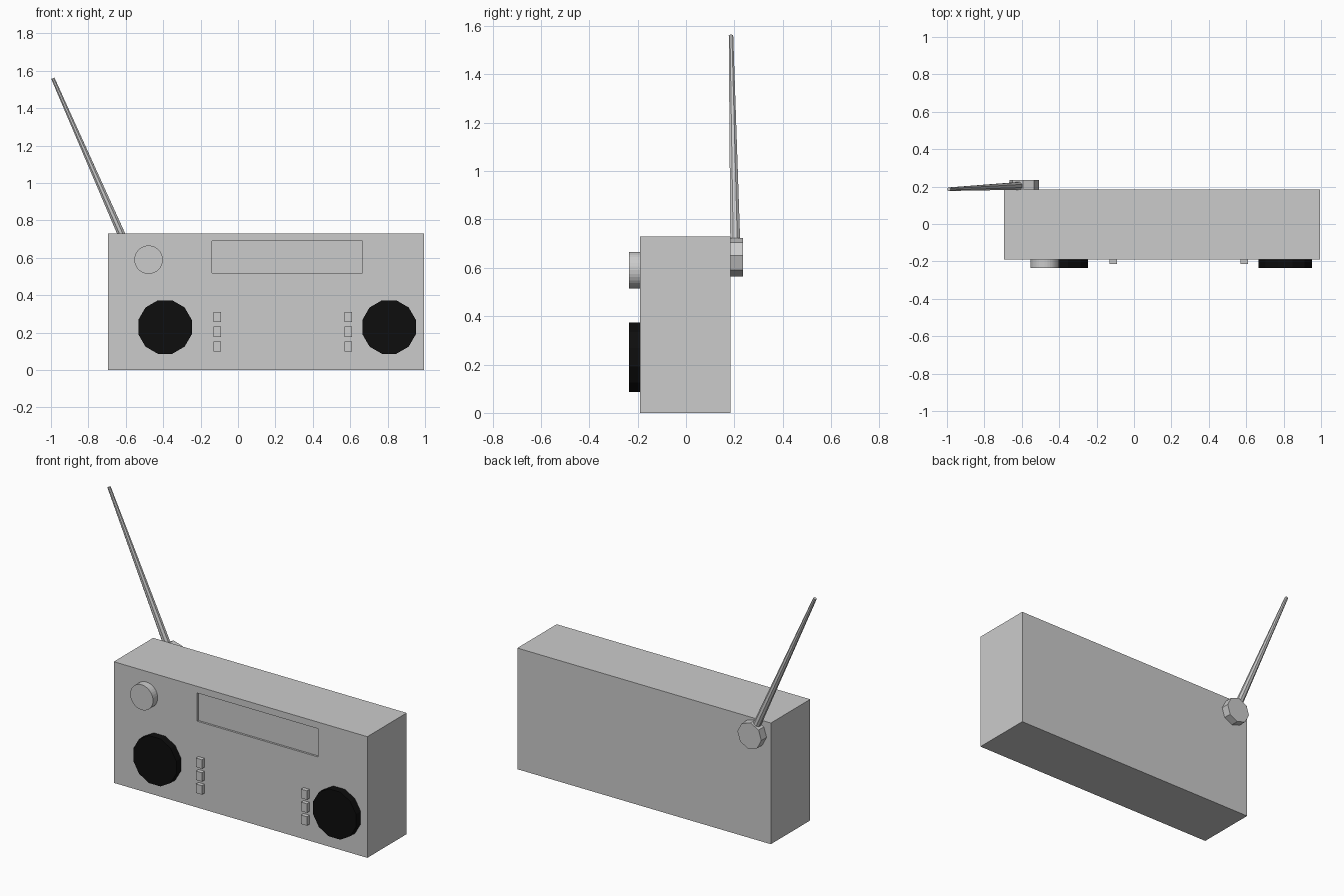
import bpy, bmesh, math
from mathutils import Vector

if "Cube" in bpy.data.objects:
    bpy.data.objects.remove(bpy.data.objects["Cube"])

black = bpy.data.materials.new("speaker_black")
black.diffuse_color = (0.004, 0.004, 0.004, 1)
black.use_nodes = True
black.node_tree.nodes["Principled BSDF"].inputs["Base Color"].default_value = black.diffuse_color

FRONT, BACK = -0.19, 0.185


def finish(name, bm, mat=None):
    bmesh.ops.recalc_face_normals(bm, faces=bm.faces)
    me = bpy.data.meshes.new(name)
    bm.to_mesh(me)
    bm.free()
    ob = bpy.data.objects.new(name, me)
    bpy.context.collection.objects.link(ob)
    if mat:
        me.materials.append(mat)
    return ob


def box_bm(x0, x1, y0, y1, z0, z1):
    bm = bmesh.new()
    bmesh.ops.create_cube(bm, size=1)
    for v in bm.verts:
        v.co = Vector((x1 if v.co.x > 0 else x0,
                       y1 if v.co.y > 0 else y0,
                       z1 if v.co.z > 0 else z0))
    return bm


def rod(name, a, b, r1, r2, sides, turn=0, mat=None):
    """Prism or cone from point a to point b, turned about its own axis."""
    a, b = Vector(a), Vector(b)
    d = b - a
    bm = bmesh.new()
    bmesh.ops.create_cone(bm, cap_ends=True, segments=sides,
                          radius1=r1, radius2=r2, depth=d.length)
    axis = d.normalized()
    side = Vector((1, 0, 0))
    side = (side - axis * side.dot(axis)).normalized()
    up = axis.cross(side)
    c, s = math.cos(turn), math.sin(turn)
    for v in bm.verts:
        p = v.co.copy()
        x, y = p.x * c - p.y * s, p.x * s + p.y * c
        v.co = (a + b) / 2 + side * x + up * y + axis * p.z
    return finish(name, bm, mat)


# Case with a shallow display recess in the front face
bm = box_bm(-0.695, 0.995, FRONT, BACK, 0, 0.73)
bm.normal_update()
front = min(bm.faces, key=lambda f: f.calc_center_median().y)
bmesh.ops.inset_region(bm, faces=[front], thickness=0.05)
mid = front.calc_center_median()
for v in front.verts:
    v.co.x = 0.665 if v.co.x > mid.x else -0.14
    v.co.z = 0.69 if v.co.z > mid.z else 0.52
inner = bmesh.ops.extrude_face_region(bm, geom=[front])["geom"]
bmesh.ops.translate(bm, vec=(0, 0.012, 0),
                    verts=[g for g in inner if isinstance(g, bmesh.types.BMVert)])
if front.is_valid:
    bmesh.ops.delete(bm, geom=[front], context='FACES_ONLY')
finish("case", bm)

# Speakers and button columns, left and right
for label, sx, bx in (("left", -0.39, -0.11), ("right", 0.808, 0.59)):
    rod(f"speaker_{label}", (sx, FRONT, 0.23), (sx, -0.235, 0.23),
        0.148, 0.148, 12, math.radians(15), black)
    for i in range(3):
        z = 0.127 + i * 0.078
        finish(f"button_{label}_{i + 1}",
               box_bm(bx - 0.02, bx + 0.02, -0.215, FRONT, z - 0.027, z + 0.027))

# Tuning knob
rod("tuning_knob", (-0.478, FRONT, 0.59), (-0.478, -0.235, 0.59), 0.076, 0.076, 32)

# Antenna hub on the back and the tapered antenna
rod("antenna_hub", (-0.587, BACK, 0.643), (-0.587, 0.235, 0.643),
    0.08, 0.08, 8, math.radians(-5))
rod("antenna", (-0.587, 0.205, 0.643), (-0.99, 0.186, 1.56), 0.023, 0.01, 8,
    math.radians(22.5))
